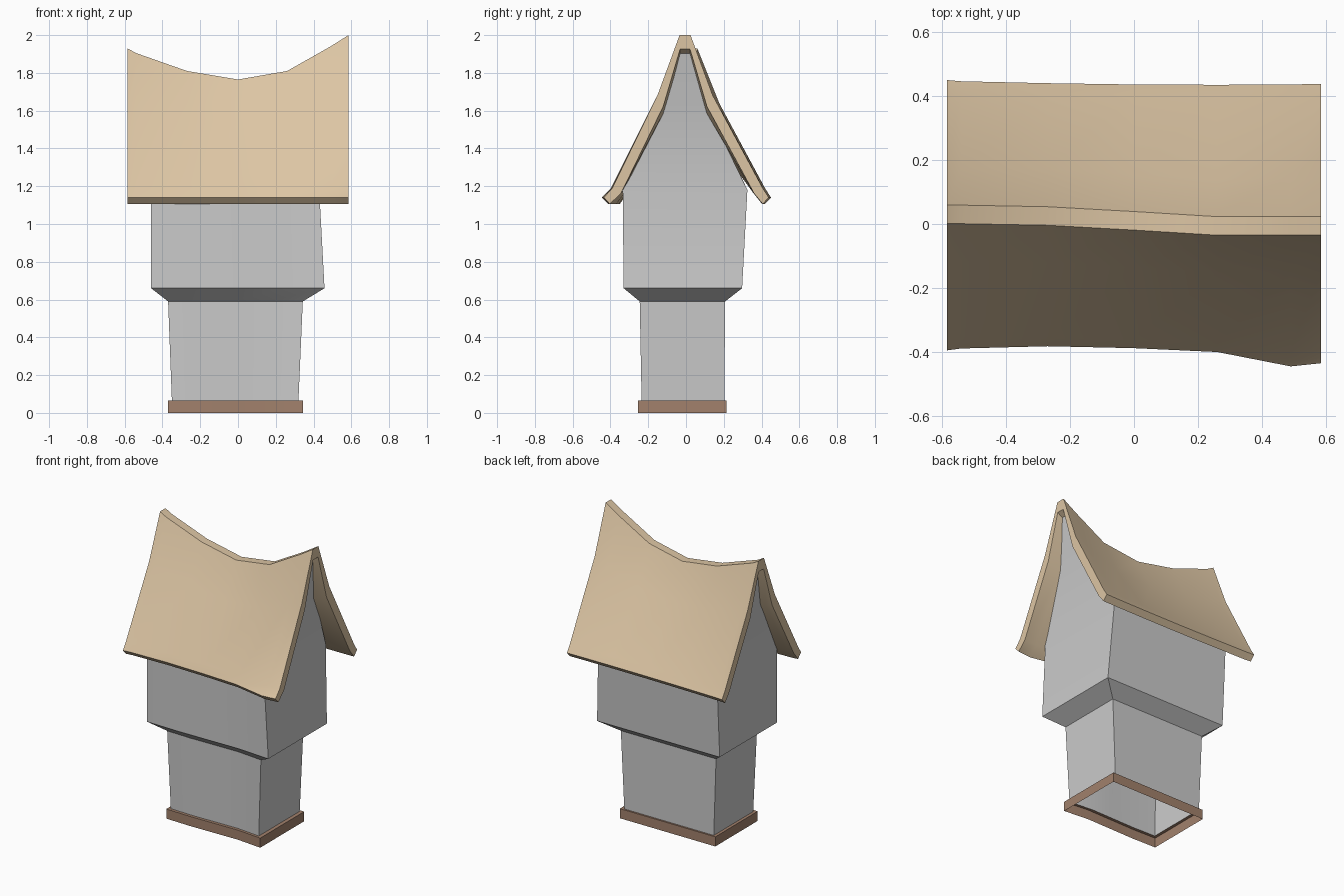
import bpy, bmesh

if "Cube" in bpy.data.objects:
    bpy.data.objects.remove(bpy.data.objects["Cube"])


def make(name, rings, color=None, caps=False, extra=None):
    """Skin a list of equal-length closed point rings."""
    bm = bmesh.new()
    vs = [[bm.verts.new(p) for p in r] for r in rings]
    n = len(rings[0])
    for a, b in zip(vs, vs[1:]):
        for i in range(n):
            j = (i + 1) % n
            bm.faces.new((a[i], a[j], b[j], b[i]))
    if caps:
        # end caps as strips, pairing outer and inner profile points
        for r in (vs[0], vs[-1]):
            for i in range(n // 2 - 1):
                bm.faces.new((r[i], r[i + 1], r[n - 2 - i], r[n - 1 - i]))
    if extra:
        extra(bm, vs)
    bmesh.ops.recalc_face_normals(bm, faces=bm.faces[:])
    me = bpy.data.meshes.new(name)
    bm.to_mesh(me)
    bm.free()
    ob = bpy.data.objects.new(name, me)
    bpy.context.collection.objects.link(ob)
    if color:
        mat = bpy.data.materials.new(name + "_paint")
        mat.diffuse_color = (*color, 1)
        mat.use_nodes = True
        mat.node_tree.nodes["Principled BSDF"].inputs["Base Color"].default_value = mat.diffuse_color
        me.materials.append(mat)
    bpy.ops.object.select_all(action='DESELECT')
    ob.select_set(True)
    bpy.context.view_layer.objects.active = ob
    bpy.ops.object.shade_smooth_by_angle(angle=0.45)
    return ob


WAVE = (0.016, 0.011, 0.014, 0.017, 0.0)   # front bend from left to right
SEG = len(WAVE) - 1


def wavy_ring(x0, x1, y0, y1, z):
    """Rectangle whose front side is gently bent."""
    xs = [x0 + (x1 - x0) * i / SEG for i in range(SEG + 1)]
    return ([(x, y0 + w, z) for x, w in zip(xs, WAVE)]
            + [(x, y1, z) for x in reversed(xs)])


# Base frame: plinth band with a top lip, open underneath
make("base_frame",
     [wavy_ring(-0.37, 0.345, -0.255, 0.215, 0),
      wavy_ring(-0.37, 0.345, -0.255, 0.215, 0.065),
      wavy_ring(-0.35, 0.32, -0.235, 0.203, 0.065)], (0.36, 0.22, 0.15))


# Walls: narrow lower storey, flared jetty, wide upper storey, outward leaning gables
def gables(bm, vs):
    top = vs[-1]
    ends = [(top[SEG], top[SEG + 1], 0.495, 0.55, -0.004, 1.625, 1.915),
            (top[0], top[-1], -0.50, -0.54, 0.028, 1.58, 1.845)]
    for f, b, xk, xa, c, zk, za in ends:
        for x, z, h in ((xk, zk, 0.114), (xa, za, 0.028)):
            nf = bm.verts.new((x, c - h, z))
            nb = bm.verts.new((x, c + h, z))
            bm.faces.new((f, b, nb, nf))
            f, b = nf, nb


make("walls",
     [wavy_ring(-0.35, 0.32, -0.235, 0.203, 0.065),
      wavy_ring(-0.37, 0.343, -0.245, 0.207, 0.59),
      wavy_ring(-0.46, 0.458, -0.33, 0.297, 0.66),
      wavy_ring(-0.46, 0.43, -0.335, 0.325, 1.18)], extra=gables)

# Roof: sagging ridge; columns are x, ridge z, ridge y, front eave y, back eave y, front curl
stations = [(-0.585, 1.93, 0.031, -0.395, 0.45, 0.032), (-0.54, 1.905, 0.03, -0.389, 0.446, 0.028),
            (-0.27, 1.81, 0.025, -0.382, 0.44, 0.025), (0, 1.765, 0.01, -0.388, 0.436, 0.025),
            (0.26, 1.81, -0.006, -0.40, 0.435, 0.027), (0.49, 1.94, -0.005, -0.445, 0.436, 0.048),
            (0.585, 2.0, -0.005, -0.435, 0.438, 0.045)]


def roof_section(x, zr, c, front, back, curl):
    zk = 1.14 + (zr - 1.14) * 0.63

    def side(eave, s, k, outside):
        if outside:
            return [(x, eave, 1.14), (x, eave - s * k, 1.19),
                    (x, c + s * 0.146, zk), (x, c + s * 0.029, zr)]
        return [(x, eave - s * 0.032, 1.106), (x, eave - s * (k + 0.046), 1.163),
                (x, c + s * 0.116, zk - 0.06), (x, c + s * 0.026, zr - 0.073)]

    over = side(front, -1, curl, True) + side(back, 1, 0.032, True)[::-1]
    under = side(front, -1, curl, False) + side(back, 1, 0.032, False)[::-1]
    return over + under[::-1]


make("roof", [roof_section(*s) for s in stations], (0.72, 0.56, 0.37), caps=True)
